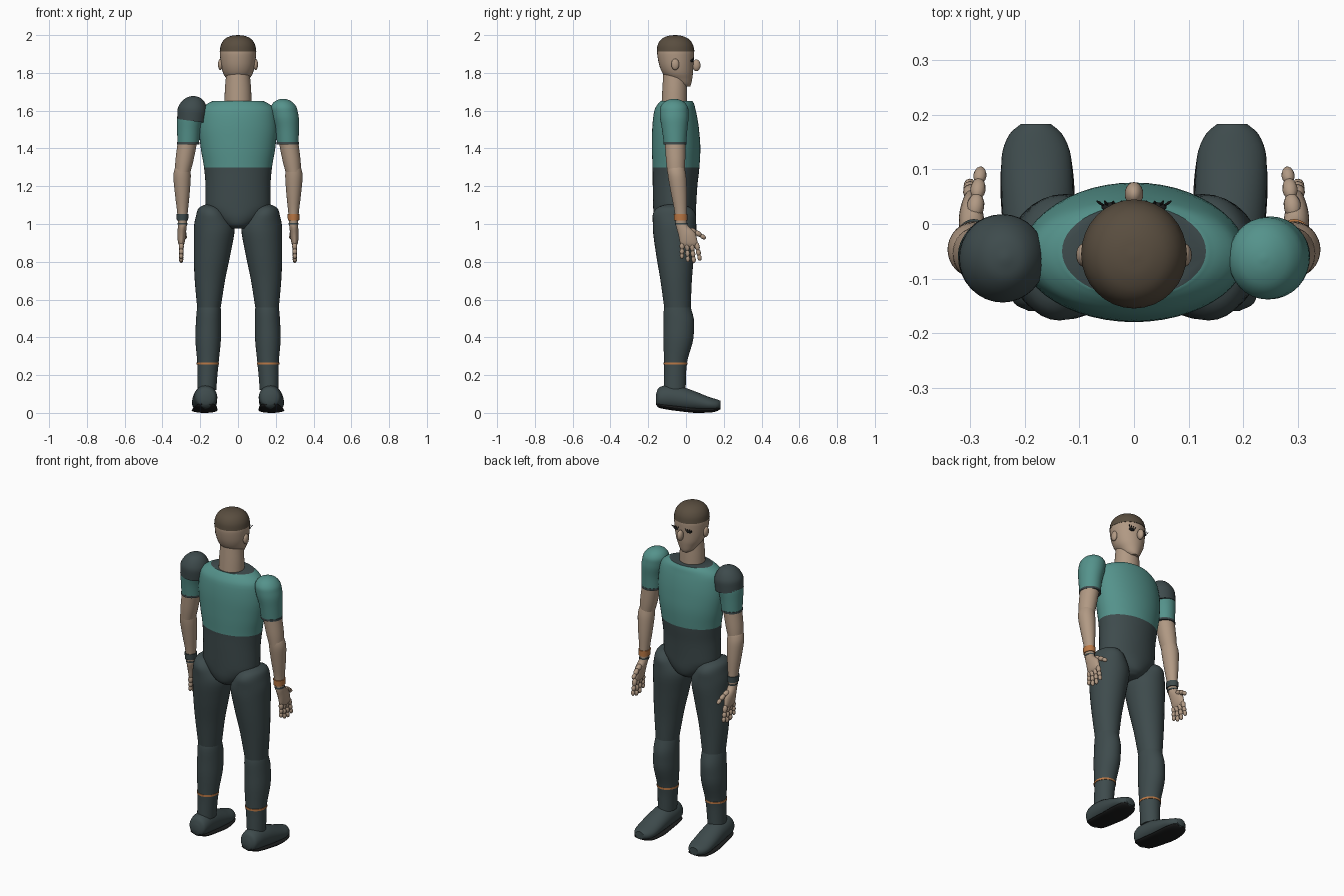
import bpy, bmesh, math
from mathutils import Vector, Matrix

old = bpy.data.objects.get("Cube")
if old:
    bpy.data.objects.remove(old, do_unlink=True)


def material(name, r, g, b):
    m = bpy.data.materials.new(name)
    m.use_nodes = True
    m.diffuse_color = (r, g, b, 1)
    shader = m.node_tree.nodes["Principled BSDF"]
    shader.inputs["Base Color"].default_value = (r, g, b, 1)
    shader.inputs["Roughness"].default_value = 0.8
    return m


skin = material("skin", .44, .32, .23)
hair_brown = material("hair brown", .10, .075, .05)
teal = material("teal cloth", .09, .29, .26)
charcoal = material("charcoal cloth", .048, .07, .073)
orange = material("orange trim", .50, .19, .06)
black = material("black", .012, .013, .013)


def finish(name, bm, mats, rule=None):
    bmesh.ops.recalc_face_normals(bm, faces=bm.faces)
    if rule:
        for f in bm.faces:
            f.material_index = rule(f.calc_center_median(), f.normal)
    mesh = bpy.data.meshes.new(name)
    bm.to_mesh(mesh)
    bm.free()
    for m in mats:
        mesh.materials.append(m)
    ob = bpy.data.objects.new(name, mesh)
    bpy.context.collection.objects.link(ob)
    bpy.ops.object.select_all(action="DESELECT")
    ob.select_set(True)
    bpy.context.view_layer.objects.active = ob
    bpy.ops.object.shade_smooth_by_angle(angle=math.radians(40))
    return ob


def smooth_rows(rows, steps):
    """Monotone cubic interpolation between the key sections."""
    rows = [Vector(r) for r in rows]
    slopes = [b - a for a, b in zip(rows, rows[1:])]

    def blend(p, q):
        return 2 * p * q / (p + q) if p * q > 0 else 0

    tangents = [slopes[0]]
    for d, e in zip(slopes, slopes[1:]):
        tangents.append(Vector([blend(p, q) for p, q in zip(d, e)]))
    tangents.append(slopes[-1])
    out = []
    for i, d in enumerate(slopes):
        m, n = tangents[i], tangents[i + 1]
        for k in range(steps):
            t = k / steps
            out.append(rows[i] + m * t + (3 * d - 2 * m - n) * t**2 + (m + n - 2 * d) * t**3)
    return out + [rows[-1]]


def loft(name, rows, mats, side=1, axis="z", steps=4, sides=32, rule=None, warp=None):
    """Rows hold position along the axis, two centres and two radii."""
    bm = bmesh.new()
    rings = []
    for t, cx, c, rx, r in smooth_rows(rows, steps):
        ring = []
        for k in range(sides):
            a = math.tau * k / sides
            u, v = cx * side + rx * math.cos(a), c + r * math.sin(a)
            co = Vector((u, v, t) if axis == "z" else (u, t, v))
            ring.append(bm.verts.new(warp(co) if warp else co))
        rings.append(ring)
    for lower, upper in zip(rings, rings[1:]):
        for k in range(sides):
            j = (k + 1) % sides
            bm.faces.new((lower[k], lower[j], upper[j], upper[k]))
    bm.faces.new(rings[0])
    bm.faces.new(rings[-1])
    return finish(name, bm, mats, rule)


def beads(name, segments, mat):
    """Rounded segments, each running from one point to another."""
    bm = bmesh.new()
    for a, b, r in segments:
        a, b = Vector(a), Vector(b)
        turn = (b - a).to_track_quat("Z", "Y").to_matrix().to_4x4()
        size = Matrix.Diagonal((r, r, (b - a).length / 2 + r * .4, 1))
        bmesh.ops.create_uvsphere(bm, u_segments=12, v_segments=8, radius=1,
                                  matrix=Matrix.Translation((a + b) / 2) @ turn @ size)
    return finish(name, bm, [mat])


def ellipsoid(name, place, radii, mat):
    bm = bmesh.new()
    bmesh.ops.create_uvsphere(bm, u_segments=20, v_segments=14, radius=1,
                              matrix=Matrix.Translation(place) @ Matrix.Diagonal((*radii, 1)))
    return finish(name, bm, [mat])


# Torso: collar on top, teal chest, charcoal waist
def torso_colour(c, n):
    return 0 if c.z > 1.3 and not (n.z > .95 and c.z > 1.64) else 1


loft("torso", [
    (.975, 0, -.06, .05, .07), (1, 0, -.06, .09, .10), (1.05, 0, -.06, .145, .112),
    (1.1, 0, -.06, .172, .114), (1.2, 0, -.058, .172, .118), (1.3, 0, -.053, .18, .124),
    (1.4, 0, -.052, .197, .128), (1.5, 0, -.055, .206, .124), (1.6, 0, -.058, .195, .11),
    (1.635, 0, -.053, .165, .096), (1.652, 0, -.05, .132, .084)],
    [teal, charcoal], sides=48, rule=torso_colour)

# Neck, head and hair
loft("neck", [(1.62, 0, -.062, .072, .068), (1.7, 0, -.06, .07, .066),
              (1.8, 0, -.058, .062, .062)], [skin])
loft("head", [
    (1.728, 0, .002, .022, .02), (1.74, 0, -.018, .042, .045), (1.77, 0, -.033, .062, .066),
    (1.8, 0, -.044, .079, .081), (1.85, 0, -.052, .091, .092), (1.91, 0, -.055, .096, .098),
    (1.95, 0, -.055, .08, .085)], [skin])
loft("hair", [
    (1.912, 0, -.055, .097, .1), (1.94, 0, -.056, .093, .096), (1.965, 0, -.057, .082, .085),
    (1.986, 0, -.058, .06, .062), (1.997, 0, -.058, .03, .031), (2, 0, -.058, .005, .005)],
    [hair_brown])
ellipsoid("nose", (0, .055, 1.84), (.017, .022, .031), skin)

# Paired parts
for s, label in ((1, "left"), (-1, "right")):
    ellipsoid(label + "_ear", (s * .093, -.057, 1.845), (.013, .021, .03), skin)

    # Eyes with lashes
    ellipsoid(label + "_eye", (s * .042, .031, 1.865), (.018, .009, .008), black)
    beads(label + "_lashes", [
        ((s * x, .034, 1.868), (s * (x + lean), .042, 1.883), .0025)
        for x, lean in ((.028, -.006), (.038, 0), (.048, .006), (.056, .012))], black)

    # Legs
    loft(label + "_thigh", [
        (.555, .154, -.045, .062, .07), (.7, .149, -.052, .08, .083),
        (.85, .136, -.058, .098, .102), (.97, .126, -.06, .108, .115),
        (1.04, .137, -.062, .086, .115), (1.085, .147, -.064, .06, .09),
        (1.108, .15, -.065, .012, .02)], [charcoal], s)
    loft(label + "_shin", [
        (.12, .165, -.06, .05, .058), (.2, .162, -.058, .053, .058),
        (.27, .159, -.055, .057, .061), (.4, .158, -.04, .068, .08),
        (.48, .156, -.038, .067, .081), (.56, .154, -.045, .062, .07),
        (.61, .153, -.045, .045, .05)], [charcoal], s)
    loft(label + "_ankle_band", [(.257, .16, -.056, .059, .063), (.268, .16, -.056, .059, .063)],
         [orange], s, steps=1)

    # Shoes
    loft(label + "_shoe", [
        (-.16, .17, .07, .022, .025), (-.145, .17, .08, .05, .052), (-.1, .171, .083, .061, .063),
        (-.03, .174, .076, .064, .063), (.05, .177, .061, .066, .052), (.12, .179, .046, .064, .039),
        (.165, .18, .041, .048, .03), (.183, .18, .042, .028, .022)], [charcoal], s, "y")
    loft(label + "_sole", [
        (-.155, .17, .047, .025, .006), (-.13, .17, .037, .054, .013), (-.03, .174, .023, .064, .015),
        (.06, .177, .014, .068, .014), (.13, .179, .015, .062, .013), (.168, .18, .021, .045, .01),
        (.18, .18, .025, .025, .006)], [black], s, "y")

    # Arms and sleeves
    loft(label + "_sleeve", [
        (1.425, .264, -.058, .057, .059), (1.5, .26, -.06, .062, .067),
        (1.57, .25, -.062, .071, .076), (1.61, .243, -.063, .07, .075),
        (1.645, .239, -.063, .05, .054), (1.66, .238, -.063, .02, .022),
        (1.663, .238, -.063, .004, .004)], [teal], s)
    loft(label + "_hem", [(1.422, .264, -.058, .059, .061), (1.434, .264, -.058, .059, .061)],
         [charcoal], s, steps=1)
    loft(label + "_upper_arm", [
        (1.275, .293, -.053, .041, .046), (1.34, .283, -.055, .048, .051),
        (1.45, .265, -.058, .052, .055)], [skin], s)
    loft(label + "_forearm", [
        (.99, .294, -.025, .023, .029), (1.06, .294, -.028, .028, .032),
        (1.16, .295, -.037, .039, .042), (1.25, .296, -.047, .046, .048),
        (1.29, .294, -.052, .042, .046), (1.32, .29, -.054, .03, .035)], [skin], s)
    trim = orange if s > 0 else charcoal
    loft(label + "_wristband", [(1.018, .294, -.027, .03, .036), (1.052, .294, -.028, .032, .037)],
         [trim], s, steps=1)
    loft(label + "_wrist_cord", [(.998, .294, -.025, .026, .032), (1.006, .294, -.025, .026, .032)],
         [charcoal], s, steps=1)

    # Hand with jointed fingers and thumb
    loft(label + "_palm", [
        (.882, .3, .018, .01, .035), (.9, .3, .015, .017, .047), (.95, .298, .004, .023, .046),
        (.99, .295, -.02, .023, .032), (1.01, .294, -.024, .02, .026)], [skin], s)
    for i, finger in enumerate(("little", "ring", "middle", "index")):
        root = Vector((s * .3, -.02 + .025 * i, .9))
        tip = Vector((s * .301, -.022 + .032 * i, (.82, .802, .798, .81)[i]))
        joints = [root.lerp(tip, k) for k in (0, .42, .72, 1)]
        beads(f"{label}_{finger}_finger",
              [(a, b, .0135 - .001 * k) for k, (a, b) in enumerate(zip(joints, joints[1:]))], skin)
    thumb = [(s * .293, .015, .968), (s * .288, .05, .958), (s * .284, .078, .94), (s * .281, .1, .925)]
    beads(label + "_thumb", [(a, b, .016 - .002 * k)
                             for k, (a, b) in enumerate(zip(thumb, thumb[1:]))], skin)


# Shoulder pad on one side, its rim rising outwards
def slant(co):
    return co - Vector((0, 0, (co.x + .24) * (1.68 - co.z)))


loft("right_shoulder_pad", [
    (1.545, .246, -.062, .076, .079), (1.6, .241, -.063, .079, .081),
    (1.64, .238, -.063, .065, .067), (1.67, .236, -.063, .034, .036),
    (1.678, .236, -.063, .005, .005)], [charcoal], -1, warp=slant)
